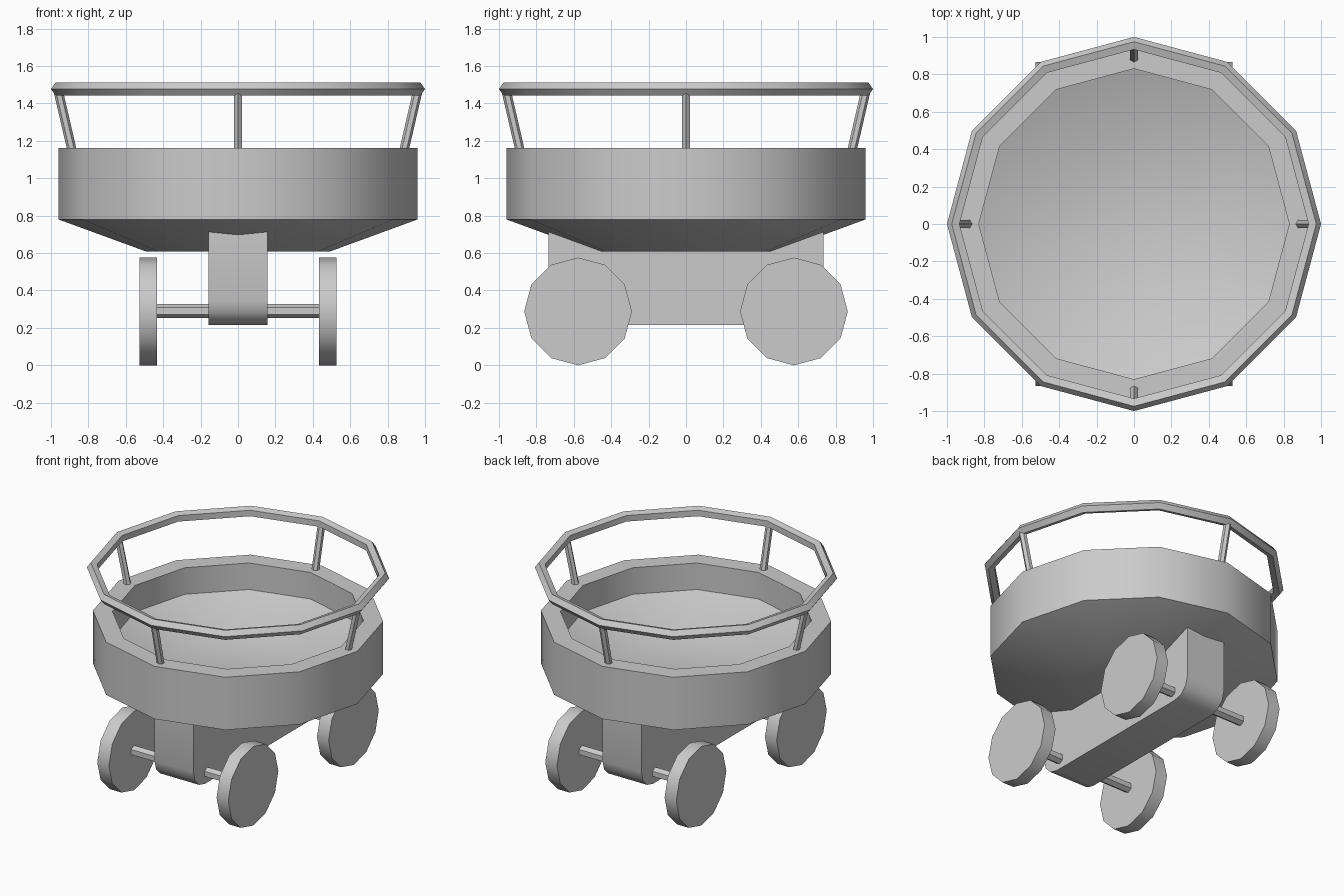
import bpy, bmesh
from math import cos, sin, pi, radians
from mathutils import Vector

if "Cube" in bpy.data.objects:
    bpy.data.objects.remove(bpy.data.objects["Cube"])

SIDES = 12


def finish(name, bm):
    """Turn a bmesh into an object with smooth shading below 35 degrees."""
    bmesh.ops.recalc_face_normals(bm, faces=bm.faces[:])
    me = bpy.data.meshes.new(name)
    bm.to_mesh(me)
    bm.free()
    ob = bpy.data.objects.new(name, me)
    bpy.context.collection.objects.link(ob)
    bpy.ops.object.select_all(action='DESELECT')
    ob.select_set(True)
    bpy.context.view_layer.objects.active = ob
    bpy.ops.object.shade_smooth_by_angle(angle=radians(35))
    return ob


def lathe(name, profile, closed=False):
    """Revolve (radius, z) points about z; open profiles are capped."""
    bm = bmesh.new()
    rings = [[bm.verts.new((r * cos(2 * pi * i / SIDES), r * sin(2 * pi * i / SIDES), z))
              for i in range(SIDES)] for r, z in profile]
    pairs = list(zip(rings, rings[1:]))
    if closed:
        pairs.append((rings[-1], rings[0]))
    else:
        bm.faces.new(rings[0])
        bm.faces.new(rings[-1])
    for a, b in pairs:
        for i in range(SIDES):
            j = (i + 1) % SIDES
            bm.faces.new((a[i], a[j], b[j], b[i]))
    return finish(name, bm)


def rod(name, start, end, radius, sides):
    """Capped cylinder between two points."""
    a, b = Vector(start), Vector(end)
    bm = bmesh.new()
    bmesh.ops.create_cone(bm, cap_ends=True, segments=sides, radius1=radius,
                          radius2=radius, depth=(b - a).length)
    ob = finish(name, bm)
    ob.location = (a + b) / 2
    ob.rotation_euler = (b - a).to_track_quat('Z', 'Y').to_euler()
    return ob


# Round tub with tapered underside and dished floor
lathe("tub", [(0.49, 0.608), (0.96, 0.78), (0.96, 1.163), (0.83, 1.163),
              (0.83, 0.97), (0.43, 0.82)])

# Handrail ring with five-sided section
lathe("handrail", [(0.963 + 0.037 * cos(2 * pi * k / 5), 1.477 + 0.037 * sin(2 * pi * k / 5))
                   for k in range(5)], closed=True)

# Four leaning rail posts
for k in range(4):
    c, s = cos(k * pi / 2), sin(k * pi / 2)
    rod("rail_post", (0.883 * c, 0.883 * s, 1.13), (0.963 * c, 0.963 * s, 1.475), 0.025, 6)

# Chassis block with rounded lower ends
arc = [(0.605 + 0.13 * cos(t * pi / 6), 0.345 - 0.13 * sin(t * pi / 6)) for t in range(4)]
half = [(0.735, 0.73)] + arc
outline = half + [(-y, z) for y, z in reversed(half)]
bm = bmesh.new()
face = bm.faces.new([bm.verts.new((-0.157, y, z)) for y, z in outline])
ext = bmesh.ops.extrude_face_region(bm, geom=[face], use_keep_orig=True)
bmesh.ops.translate(bm, vec=(0.314, 0, 0),
                    verts=[v for v in ext["geom"] if isinstance(v, bmesh.types.BMVert)])
finish("chassis", bm)

# Axles and wheels
for y in (-0.577, 0.577):
    rod("axle", (-0.46, y, 0.29), (0.46, y, 0.29), 0.037, 6)
    for side in (-1, 1):
        rod("wheel", (side * 0.433, y, 0.288), (side * 0.527, y, 0.288), 0.288, SIDES)
